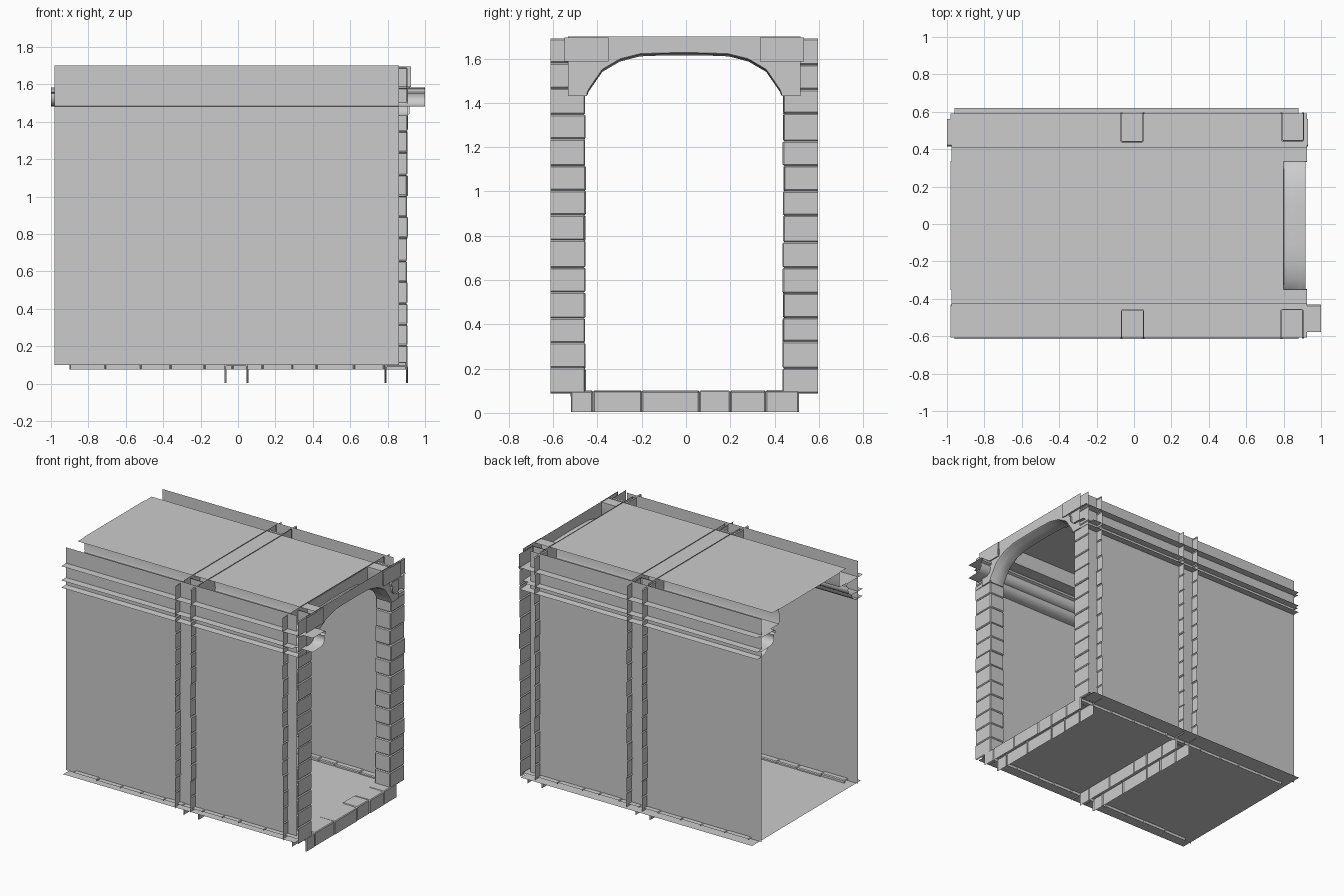
import bpy, bmesh, random
from mathutils import Vector

if "Cube" in bpy.data.objects:
    bpy.data.objects.remove(bpy.data.objects["Cube"])

random.seed(4)
CY = -0.008   # corridor centre line in y


def make(name, verts, faces, smooth=False):
    me = bpy.data.meshes.new(name)
    me.from_pydata([tuple(v) for v in verts], [], faces)
    me.update()
    ob = bpy.data.objects.new(name, me)
    bpy.context.collection.objects.link(ob)
    if smooth:
        bpy.context.view_layer.objects.active = ob
        ob.select_set(True)
        bpy.ops.object.shade_smooth_by_angle(angle=0.7)
        ob.select_set(False)
    return ob


def loft(name, rings, smooth=False):
    """Open sheet running through equally long rows of points."""
    n = len(rings[0])
    verts = [p for r in rings for p in r]
    faces = [(i * n + j, i * n + j + 1, (i + 1) * n + j + 1, (i + 1) * n + j)
             for i in range(len(rings) - 1) for j in range(n - 1)]
    return make(name, verts, faces, smooth)


def sheet(name, a, b, c, d):
    return make(name, [a, b, c, d], [(0, 1, 2, 3)])


def brick_channel(name, cuts, w0, w1, face, back, place):
    """U-shaped row of blocks along a line, with chamfered joints.
    place(along, across, depth) gives the world position."""
    rings = []
    s = 1 if back > face else -1
    for a, b in zip(cuts, cuts[1:]):
        j = random.uniform(-0.003, 0.003)
        for t, g in ((a, 0.006), (a + 0.006, 0), (b - 0.006, 0), (b, 0.006)):
            f = face + s * (g + j)
            l, r = w0 + g + j, w1 - g + j
            c = 0.005
            t2 = t
            rings.append([place(t2, l, back), place(t2, l, f + s * c), place(t2, l + c, f),
                          place(t2, r - c, f), place(t2, r, f + s * c), place(t2, r, back)])
    return loft(name, rings)


RIBS = {"middle": (-0.07, 0.053), "end": (0.785, 0.906)}
SIDES = {"front": -1, "back": 1}

# floor and ceiling sheets
sheet("floor", (-0.96, -0.615, 0.096), (0.88, -0.615, 0.096), (0.88, 0.62, 0.096), (-0.96, 0.62, 0.096))
sheet("ceiling", (-0.98, CY - 0.345, 1.695), (0.80, CY - 0.345, 1.695),
      (0.80, CY + 0.345, 1.695), (-0.98, CY + 0.345, 1.695))

# crown moulding sections: (distance from centre line, height)
UPPER = [(0.42, 1.695), (0.342, 1.695), (0.34, 1.60), (0.345, 1.588), (0.60, 1.586)]
MIDDLE = [(0.60, 1.584), (0.43, 1.584), (0.422, 1.575), (0.422, 1.56), (0.44, 1.552), (0.434, 1.535),
          (0.438, 1.515), (0.45, 1.498), (0.47, 1.486), (0.60, 1.482)]
LOWER = [(0.475, 1.484), (0.48, 1.465), (0.492, 1.45), (0.51, 1.438), (0.53, 1.432), (0.60, 1.43)]


def moulding(name, section, x0, x1, s):
    loft(name, [[(x, CY + s * d, z) for d, z in section] for x in (x0, x1)], True)


for side, s in SIDES.items():
    # wall sheet
    y = CY + s * 0.548
    sheet(side + "_wall", (-0.98, y, 0.1), (0.86, y, 0.1), (0.86, y, 1.70), (-0.98, y, 1.70))

    # crown mouldings
    moulding(side + "_upper_moulding", UPPER, -0.975, 0.925, s)
    ends = (-0.98, 1.0) if s < 0 else (-1.0, 0.93)
    moulding(side + "_middle_moulding", [(min(d, 0.57), z) for d, z in MIDDLE], ends[0], ends[1], s)
    moulding(side + "_middle_moulding_flange", [(0.55, 1.584), (0.60, 1.584)], -0.98, 0.86, s)
    moulding(side + "_lower_flange", [(0.55, 1.482), (0.60, 1.482)], -0.98, 0.86, s)
    moulding(side + "_lower_moulding", LOWER, -0.98, 0.91, s)

    # end cap of the upper moulding
    sheet(side + "_moulding_cap", (0.925, CY + s * 0.342, 1.695), (0.925, CY + s * 0.54, 1.695),
          (0.925, CY + s * 0.54, 1.587), (0.925, CY + s * 0.342, 1.587))

    # stone pillars
    for rib, (x0, x1) in RIBS.items():
        n = 14
        cuts = [0.088 + 1.602 * i / n + (random.uniform(-0.006, 0.006) if 0 < i < n else 0)
                for i in range(n + 1)]
        brick_channel(f"{side}_{rib}_pillar", cuts, x0, x1, 0.447, 0.604,
                      lambda t, w, d, s=s: (w, CY + s * d, t))

    # kerb stones along the wall foot
    cuts = [-0.9, -0.71, -0.52, -0.36, -0.18, -0.03, 0.13, 0.29, 0.42, 0.62, 0.78, 0.9]
    rings = []
    for a, b in zip(cuts, cuts[1:]):
        j = random.uniform(-0.004, 0.004)
        for t, g in ((a, 0.005), (a + 0.005, 0), (b - 0.005, 0), (b, 0.005)):
            rings.append([(t, CY + s * (0.505 + g + j), 0.075),
                          (t, CY + s * (0.505 + g + j), 0.108 - g + j),
                          (t, CY + s * (0.512 + g + j), 0.113 - g + j),
                          (t, CY + s * 0.585, 0.113 - g + j)])
    loft(side + "_kerb", rings)

# arch outline, one half: (distance from centre line, height)
HALF = [(0.44, 1.43), (0.432, 1.45), (0.37, 1.54), (0.29, 1.587), (0.20, 1.61), (0.10, 1.614)]
ARCH = [(-d, z) for d, z in HALF] + [(0, 1.615)] + [(d, z) for d, z in reversed(HALF)]

for rib, (x0, x1) in RIBS.items():
    # floor rib of paving blocks, open underneath
    brick_channel(rib + "_floor_rib", [-0.52, -0.42, -0.2, 0.06, 0.2, 0.36, 0.51], x0, x1, 0.1, 0.003,
                  lambda t, w, d: (w, t, d))

    # arched beam: two side plates joined by a shaped underside
    a0, a1 = x0 + 0.012, x1 + 0.01
    across = [(a0, None), (a0, 0.006), (a0 + 0.006, 0), (a1 - 0.04, 0), (a1 - 0.032, 0.006),
              (a1 - 0.008, 0.006), (a1, 0.012), (a1, None)]
    rings = [[(x, CY + d, 1.70 if up is None else z + up) for x, up in across] for d, z in ARCH]
    loft(rib + "_arch", rings, True)
    for s in (-1, 1):   # square shoulders of the arch
        for x in (a0, a1):
            sheet(rib + "_arch_shoulder", (x, CY + s * 0.44, 1.43), (x, CY + s * 0.525, 1.43),
                  (x, CY + s * 0.525, 1.70), (x, CY + s * 0.44, 1.70))
        sheet(rib + "_arch_foot", (a0, CY + s * 0.44, 1.43), (a1, CY + s * 0.44, 1.43),
              (a1, CY + s * 0.525, 1.43), (a0, CY + s * 0.525, 1.43))
